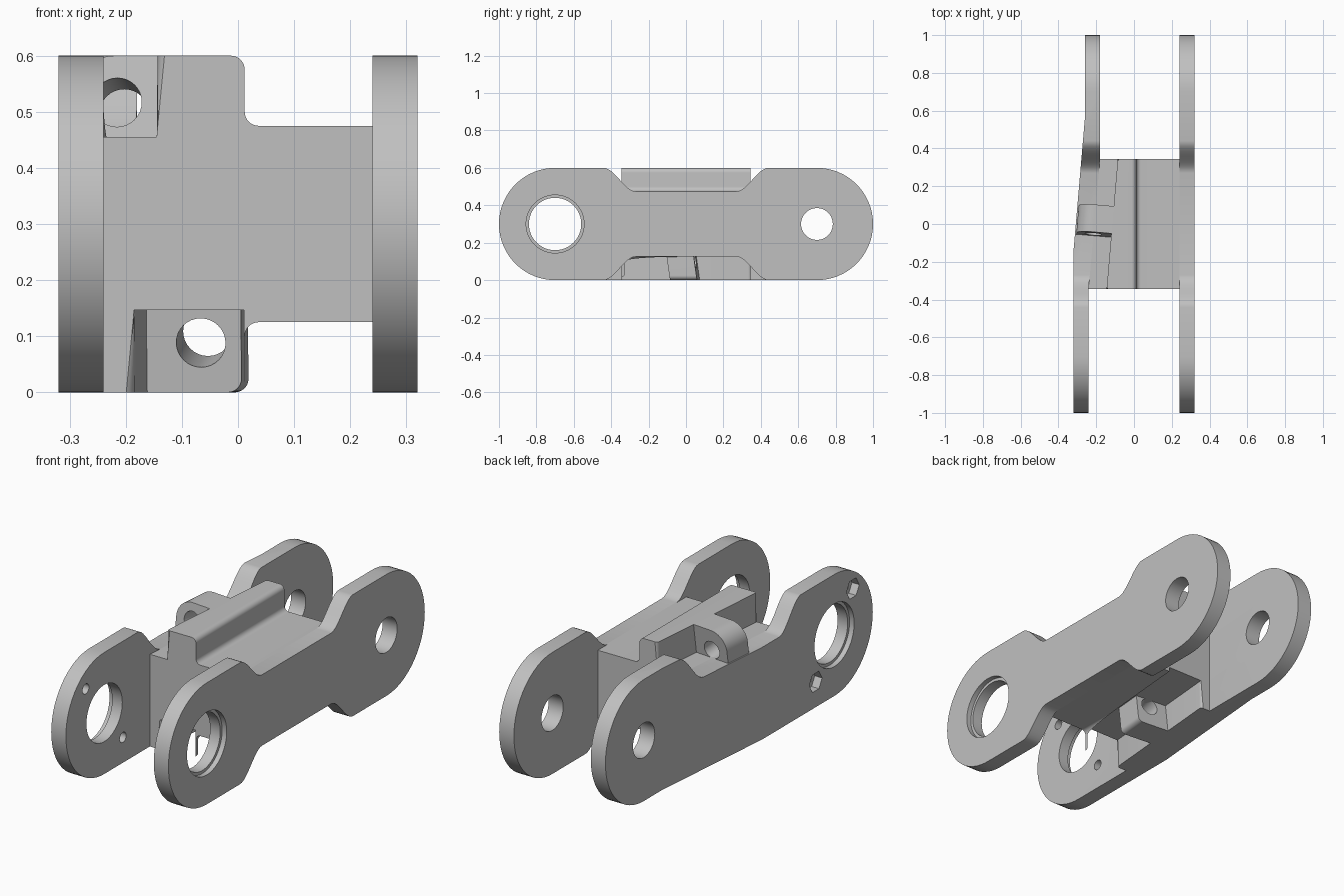
import bpy, bmesh
from math import sin, cos, pi, radians
from mathutils import Matrix, Vector

cube = bpy.data.objects.get("Cube")
if cube:
    bpy.data.objects.remove(cube, do_unlink=True)

grey = bpy.data.materials.new("plain_grey")
grey.use_nodes = True
grey.diffuse_color = (0.53, 0.53, 0.53, 1)
grey.node_tree.nodes["Principled BSDF"].inputs["Base Color"].default_value = (0.53, 0.53, 0.53, 1)

HEIGHT = 0.6
PIVOT = 0.7            # distance of the end holes from the centre
HALF = 0.345           # half depth of the cross block
SKEW = Matrix.Rotation(radians(-4.9), 4, "Z")
TILT = 0.14            # lean of the lugs


def prism(name, points, axis, lo, hi):
    """Extrude a 2D outline along an axis."""
    place = {"x": lambda u, v, w: (w, u, v),
             "y": lambda u, v, w: (u, w, v),
             "z": lambda u, v, w: (u, v, w)}[axis]
    bm = bmesh.new()
    a = [bm.verts.new(place(u, v, lo)) for u, v in points]
    b = [bm.verts.new(place(u, v, hi)) for u, v in points]
    bm.faces.new(a)
    bm.faces.new(b)
    for i in range(len(a)):
        j = (i + 1) % len(a)
        bm.faces.new((a[i], a[j], b[j], b[i]))
    bmesh.ops.recalc_face_normals(bm, faces=bm.faces)
    mesh = bpy.data.meshes.new(name)
    bm.to_mesh(mesh)
    bm.free()
    mesh.materials.append(grey)
    obj = bpy.data.objects.new(name, mesh)
    bpy.context.collection.objects.link(obj)
    return obj


def arc(cx, cy, r, start, end, steps):
    return [(cx + r * cos(radians(start + (end - start) * i / steps)),
             cy + r * sin(radians(start + (end - start) * i / steps))) for i in range(steps + 1)]


def disc(cx, cy, r, steps=48):
    return arc(cx, cy, r, 0, 360, steps)[:-1]


def rounded(corners, steps=8):
    """Round the right-angled corners (x, y, radius) of an outline."""
    out = []
    for i, (x, y, r) in enumerate(corners):
        p = Vector((x, y))
        d1 = (Vector(corners[i - 1][:2]) - p).normalized()
        d2 = (Vector(corners[(i + 1) % len(corners)][:2]) - p).normalized()
        if r == 0:
            out.append((x, y))
            continue
        c = p + (d1 + d2) * r
        for k in range(steps + 1):
            t = pi / 2 * k / steps
            out.append(tuple(c - r * (d2 * cos(t) + d1 * sin(t))))
    return out


def boolean(obj, cutter, operation="DIFFERENCE"):
    mod = obj.modifiers.new("cut", "BOOLEAN")
    mod.operation = operation
    mod.solver = "EXACT"
    mod.object = cutter
    bpy.context.view_layer.update()
    graph = bpy.context.evaluated_depsgraph_get()
    mesh = bpy.data.meshes.new_from_object(obj.evaluated_get(graph))
    obj.modifiers.remove(mod)
    obj.data = mesh
    bpy.data.objects.remove(cutter, do_unlink=True)


def plate_outline(top, bottom):
    """Long link with round ends and optional waists of given depth."""
    def waist(depth):
        if not depth:
            return []
        half = []
        for i in range(13):
            t = i / 12
            half.append((0.44 - 0.17 * t, HEIGHT - depth * t * t * (3 - 2 * t)))
        return half + [(-y, z) for y, z in reversed(half)]
    r = HEIGHT / 2
    pts = arc(PIVOT, r, r, -90, 90, 32) + waist(top)
    pts += arc(-PIVOT, r, r, 90, 270, 32)
    return pts + [(-y, HEIGHT - z) for y, z in waist(bottom)]


def drill_plate(plate, outer):
    """Bearing seat at the front, pin hole at the back."""
    mid = HEIGHT / 2
    boolean(plate, prism("cutter", disc(-PIVOT, mid, 0.14), "x", -1, 1))
    boolean(plate, prism("cutter", disc(-PIVOT, mid, 0.155), "x", outer - 0.025, outer + 0.025))
    boolean(plate, prism("cutter", disc(PIVOT, mid, 0.085), "x", -1, 1))


# Straight plate, waisted above and below
right_plate = prism("straight_side_plate", plate_outline(0.125, 0.125), "x", 0.24, 0.32)
drill_plate(right_plate, 0.32)

# Offset plate, bent in plan, waisted above only
left_plate = prism("offset_side_plate", plate_outline(0.145, 0), "x", -0.4, -0.1)
plan = [(-0.32, -1.1), (-0.32, -0.14), (-0.26, 0.56), (-0.26, 1.1),
        (-0.18, 1.1), (-0.18, 0.34), (-0.24, -0.34), (-0.24, -1.1)]
boolean(left_plate, prism("cutter", plan, "z", -1, 1), "INTERSECT")
drill_plate(left_plate, -0.32)
for s in (1, -1):
    y, z = -PIVOT - s * 0.145, HEIGHT / 2 + s * 0.175
    boolean(left_plate, prism("cutter", disc(y, z, 0.025, 24), "x", -1, 0))
    boolean(left_plate, prism("cutter", disc(y, z, 0.05, 6), "x", -0.4, -0.28))

# Cross block with a raised rib and a lower web
block = prism("cross_block", rounded([
    (-0.25, 0, 0), (0.012, 0, 0.025), (0.012, 0.125, 0.025), (0.245, 0.125, 0),
    (0.245, 0.475, 0), (0.012, 0.475, 0.025), (0.012, HEIGHT, 0.025), (-0.25, HEIGHT, 0)]),
    "y", -HALF, HALF)
for x0, x1, z0, z1 in ((-0.6, -0.115, 0.455, 0.8), (-0.155, 0.04, -0.2, 0.147)):
    pocket = prism("cutter", [(x0, z0), (x1, z0), (x1, z1), (x0, z1)], "y", -1, 1)
    pocket.data.transform(SKEW)
    boolean(block, pocket)

# Soften the upright edges where the pockets meet the end faces
bm = bmesh.new()
bm.from_mesh(block.data)
upright = [e for e in bm.edges
           if abs(e.verts[0].co.x - e.verts[1].co.x) < 0.001
           and abs(e.verts[0].co.y - e.verts[1].co.y) < 0.001
           and abs(e.verts[0].co.z - e.verts[1].co.z) > 0.1
           and -0.21 < e.verts[0].co.x < -0.05]
bmesh.ops.bevel(bm, geom=upright, offset=0.014, segments=4, profile=0.5, affect="EDGES")
bm.to_mesh(block.data)
bm.free()


def lug(name, corners, y0, y1, base, lean, hole_x, hole_z):
    """Leaning cross lug with a drilled hole."""
    obj = prism(name, rounded(corners, 12), "y", y0, y1)
    for v in obj.data.vertices:
        v.co.y += lean * (v.co.z - base)
    hole = prism("cutter", disc(0, 0, 0.044, 32), "y", -0.5, 0.5)
    hole.data.transform(Matrix.Translation((hole_x, y0, hole_z)) @ Matrix.Rotation(-lean, 4, "X"))
    boolean(obj, hole)
    obj.data.transform(SKEW)
    return obj


upper_lug = lug("upper_lug", [(-0.3, 0.42, 0), (-0.1, 0.42, 0), (-0.1, HEIGHT, 0), (-0.3, HEIGHT, 0.085)],
                -0.06, 0.085, HEIGHT, TILT, -0.21, 0.515)
lower_lug = lug("lower_lug", [(-0.17, 0, 0), (0.014, 0, 0.025), (0.014, 0.16, 0), (-0.17, 0.16, 0)],
                -0.085, 0.06, 0, -TILT, -0.058, 0.09)

# Smooth round surfaces, keep edges crisp
for obj in (right_plate, left_plate, block, upper_lug, lower_lug):
    obj.data.shade_smooth()
    obj.data.set_sharp_from_angle(angle=radians(30))
